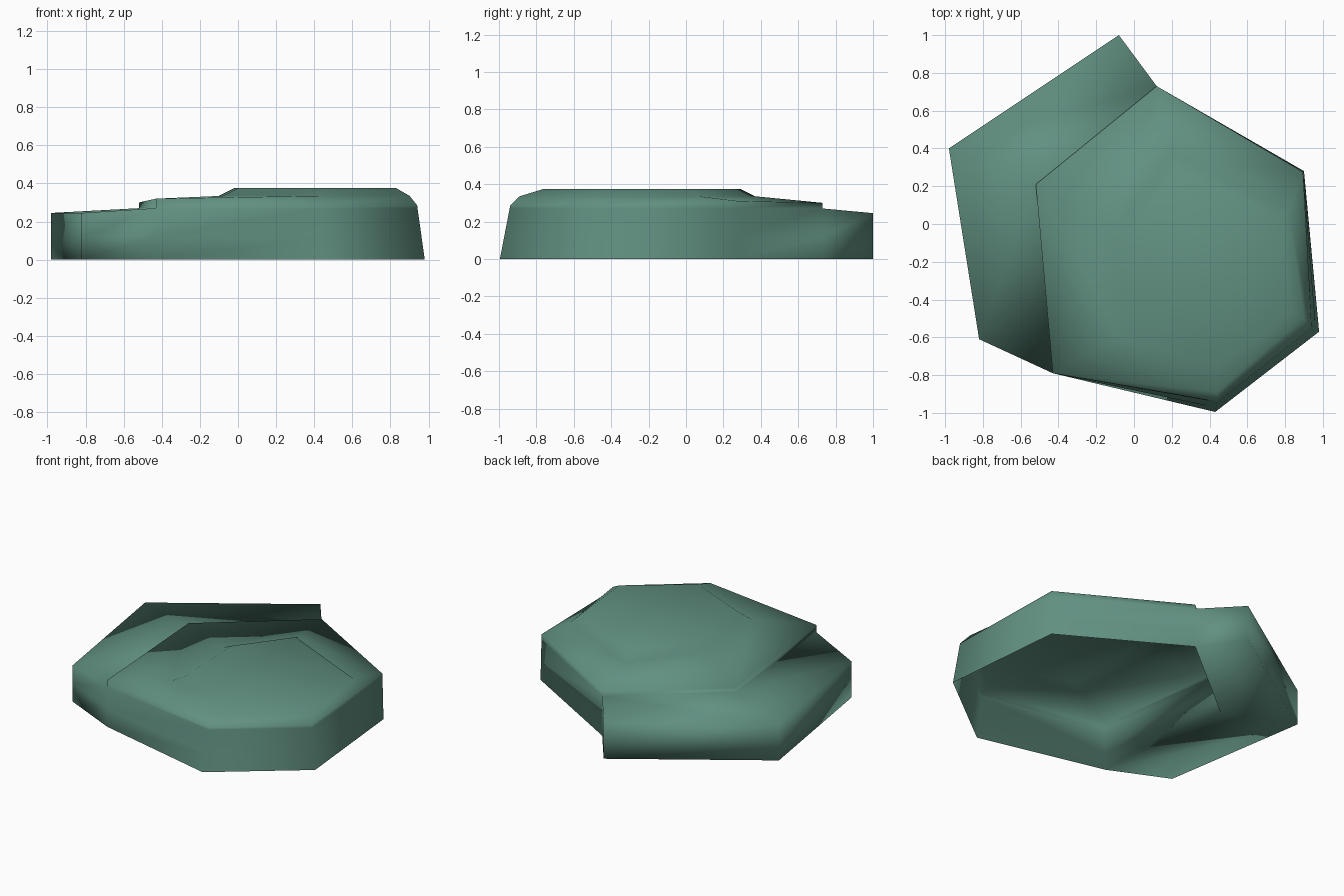
import bpy
import bmesh
from mathutils import Vector

cube = bpy.data.objects.get("Cube")
if cube:
    bpy.data.objects.remove(cube, do_unlink=True)

stone = bpy.data.materials.new("dull teal stone")
colour = (0.12, 0.28, 0.22, 1.0)
stone.diffuse_color = colour
stone.use_nodes = True
stone.node_tree.nodes["Principled BSDF"].inputs["Base Color"].default_value = colour

# Six corners of the main slab, counterclockwise from the back
base_xy = [(0.12, 0.73), (-0.52, 0.21), (-0.43, -0.79),
           (0.43, -0.995), (0.98, -0.57), (0.9, 0.28)]
rim = [(0.12, 0.73, 0.3), (-0.52, 0.21, 0.3), (-0.43, -0.79, 0.32),
       (0.44, -0.94, 0.285), (0.94, -0.55, 0.285), (0.895, 0.275, 0.31)]
shoulder = [(0.2, 0.37, 0.335), (-0.1, -0.02, 0.335), (-0.08, -0.6, 0.335),
            (0.44, -0.89, 0.335), (0.9, -0.5, 0.335), (0.82, 0.07, 0.335)]
plateau = [(0.23, 0.29), (-0.02, -0.04), (0, -0.57),
           (0.44, -0.76), (0.83, -0.47), (0.78, 0.04)]
# Outer corners of the low ledge
ledge_xy = [(-0.08, 1.0), (-0.98, 0.4), (-0.82, -0.61)]
mid_z, step_z, ledge_z, top_z = 0.12, 0.27, 0.245, 0.375

bm = bmesh.new()


def ring(points):
    return [bm.verts.new(p) for p in points]


def at_height(points, z):
    return [(x, y, z) for x, y in points]


def wall_points(z):
    result = []
    for (x, y), r in zip(base_xy, rim):
        foot, head = Vector((x, y, 0)), Vector(r)
        result.append(foot.lerp(head, z / head.z))
    return result


# Main slab: open at the bottom, stepped cap on top
levels = [ring(at_height(base_xy, 0)), ring(wall_points(mid_z)),
          ring(wall_points(step_z)), ring(rim), ring(shoulder),
          ring(at_height(plateau, top_z))]
for level, (low, high) in enumerate(zip(levels, levels[1:])):
    for i in range(6):
        j = (i + 1) % 6
        quad = [low[i], low[j], high[j], high[i]]
        # Walls shared with the ledge face into the hollow
        if level < 2 and i < 2:
            quad.reverse()
        bm.faces.new(quad)
bm.faces.new(levels[-1])

# Ledge wrapped round the back left side
columns = []
for z, inner in zip((0, mid_z, ledge_z), levels):
    outer = ring(at_height(ledge_xy, z))
    columns.append([inner[0], *outer, inner[2]])
for low, high in zip(columns, columns[1:]):
    for i in range(4):
        bm.faces.new((low[i], low[i + 1], high[i + 1], high[i]))
for loop, inner, flip in ((columns[-1], levels[2], False),
                          (columns[0], levels[0], True)):
    a, g, h, k, e = loop
    for quad in ([a, g, h, inner[1]], [inner[1], h, k, e]):
        if flip:
            quad.reverse()
        bm.faces.new(quad)

for face in bm.faces:
    face.smooth = True
mesh = bpy.data.meshes.new("stone_slab")
bm.to_mesh(mesh)
bm.free()
mesh.materials.append(stone)
slab = bpy.data.objects.new("stone_slab", mesh)
bpy.context.collection.objects.link(slab)
